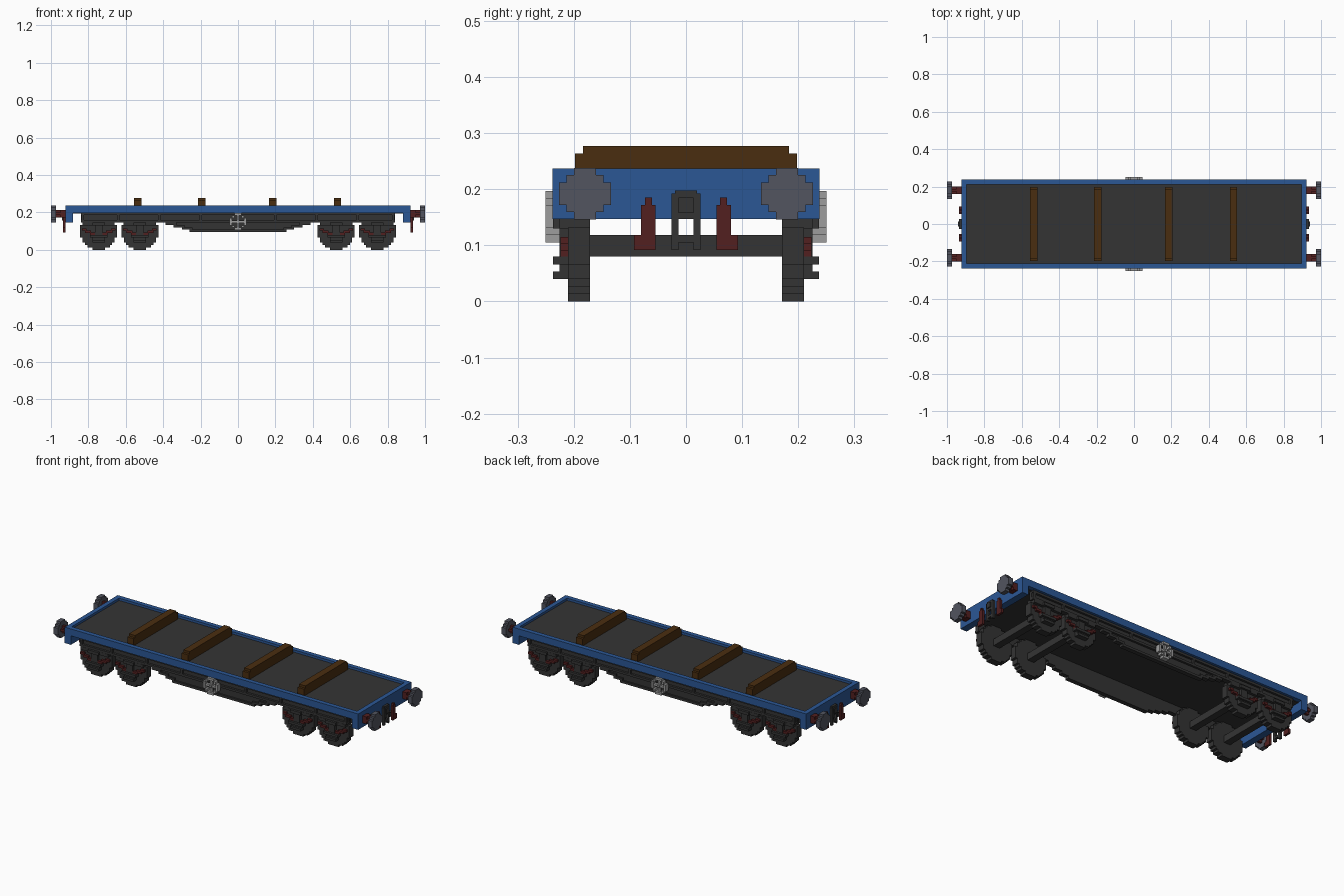
import bpy, bmesh, math

cube = bpy.data.objects.get("Cube")
if cube:
    bpy.data.objects.remove(cube, do_unlink=True)

U = 0.0132  # block size


def material(name, rgb):
    m = bpy.data.materials.new(name)
    m.use_nodes = True
    m.diffuse_color = (*rgb, 1)
    m.node_tree.nodes["Principled BSDF"].inputs["Base Color"].default_value = (*rgb, 1)
    return m


BLUE = material("frame blue", (0.024, 0.095, 0.30))
DARK = material("dark iron", (0.034, 0.034, 0.034))
BROWN = material("brown timber", (0.068, 0.027, 0.005))
STEEL = material("buffer steel", (0.085, 0.09, 0.115))
RED = material("dark red", (0.085, 0.014, 0.014))
LIGHT = material("light grey", (0.34, 0.34, 0.34))


def blocks(name, mat, boxes):
    """One object from boxes given as (x0, x1, y0, y1, z0, z1)."""
    bm = bmesh.new()
    for x0, x1, y0, y1, z0, z1 in boxes:
        vs = bmesh.ops.create_cube(bm, size=1)["verts"]
        for v in vs:
            v.co = ((x0 + x1) / 2 + v.co.x * (x1 - x0),
                    (y0 + y1) / 2 + v.co.y * (y1 - y0),
                    (z0 + z1) / 2 + v.co.z * (z1 - z0))
    me = bpy.data.meshes.new(name)
    bm.to_mesh(me)
    bm.free()
    me.materials.append(mat)
    ob = bpy.data.objects.new(name, me)
    bpy.context.collection.objects.link(ob)
    return ob


def flip_x(boxes, s):
    return boxes if s > 0 else [(-b, -a, *r) for a, b, *r in boxes]


def flip_y(boxes, s):
    return boxes if s > 0 else [(a, b, -d, -c, *r) for a, b, c, d, *r in boxes]


def disc_rows(n):
    """Stepped round outline: (half width, low, high) for each block row."""
    rows = []
    for i in range(n):
        d = i - (n - 1) / 2
        w = round(math.sqrt((n / 2) ** 2 - d * d) - 0.5 + (n % 2 == 0) * 0.5) + 0.5
        rows.append((min(w, n / 2) * U, (d - 0.5) * U, (d + 0.5) * U))
    return rows


# Deck and rim
blocks("deck_floor", DARK, [(-0.90, 0.90, -0.215, 0.215, 0.195, 0.224)])
blocks("rim_sides", BLUE, [b for s in (1, -1) for b in
       flip_y([(-0.922, 0.922, 0.212, 0.238, 0.198, 0.237)], s)])
for s, side in ((1, "left"), (-1, "right")):
    blocks("end_beam_" + side, BLUE, flip_x([
        (0.896, 0.922, -0.238, 0.238, 0.147, 0.237),
        (0.883, 0.896, -0.238, 0.238, 0.147, 0.198)], s))

# Timber cross bearers
for i, x in enumerate((-0.537, -0.195, 0.187, 0.532)):
    blocks(f"bearer_{i + 1}", BROWN, [
        (x - 0.02, x + 0.02, -0.198, 0.198, 0.224, 0.264),
        (x - 0.02, x + 0.02, -0.184, 0.184, 0.264, 0.277)])

# Side frames with stepped belly trusses
BELLY = (0.387, 0.345, 0.300, 0.258)
for s, side in ((1, "back"), (-1, "front")):
    sole = [(-0.84, 0.84, 0.197, 0.212, 0.147, 0.198),
            (-0.84, 0.84, 0.212, 0.224, 0.147, 0.160),
            (-0.84, 0.84, 0.212, 0.224, 0.185, 0.198)]
    sole += [(x - 0.0066, x + 0.0066, 0.212, 0.224, 0.16, 0.185)
             for x in (-0.83, -0.64, -0.42, -0.2, 0.2, 0.42, 0.64, 0.83)]
    blocks("sole_bar_" + side, DARK, flip_y(sole, s))
    belly = []
    for i, w in enumerate(BELLY):
        z1 = 0.147 - i * U
        belly.append((-w, w, 0.197, 0.212, z1 - U, z1))
        inner = BELLY[i + 1] - 0.015 if i < 3 else 0
        belly += [(inner, w, 0.212, 0.222, z1 - U, z1),
                  (-w, -inner, 0.212, 0.222, z1 - U, z1)]
    blocks("belly_truss_" + side, DARK, flip_y(belly, s))

    # Brake hand wheel: rim, cross spokes and hub
    ring = []
    inner = {row: w for row, w in zip(range(1, 6), (1.5, 2.5, 2.5, 2.5, 1.5))}
    for i, (w, a, b) in enumerate(disc_rows(7)):
        z0, z1 = 0.151 + a, 0.151 + b
        if i in inner:
            h = inner[i] * U
            ring += [(h, w, 0.225, 0.25, z0, z1), (-w, -h, 0.225, 0.25, z0, z1)]
        else:
            ring.append((-w, w, 0.225, 0.25, z0, z1))
    h = U / 2
    ring += [(-2.5 * U, 2.5 * U, 0.23, 0.243, 0.151 - h, 0.151 + h),
             (-h, h, 0.23, 0.243, 0.151 - 2.5 * U, 0.151 + 2.5 * U),
             (-h, h, 0.21, 0.25, 0.151 - h, 0.151 + h)]
    blocks("hand_wheel_" + side, LIGHT, flip_y(ring, s))

# Wheelsets with axle boxes and springs
for n, cx in enumerate((-0.745, -0.525, 0.525, 0.745), 1):
    zc = 7.5 * U
    blocks(f"axle_{n}", DARK, [(cx - 0.02, cx + 0.02, -0.175, 0.175, 0.08, 0.118)])
    for s, side in ((1, "back"), (-1, "front")):
        wheel = [(cx - w, cx + w, 0.171, 0.21, zc + a, zc + b)
                 for w, a, b in disc_rows(15) if zc + b < 0.2]
        blocks(f"wheel_{n}_{side}", DARK, flip_y(wheel, s))
        box = [(cx - 0.033, cx + 0.033, 0.21, 0.225, 0.04, 0.08),
               (cx - 0.033, cx + 0.033, 0.21, 0.237, 0.04, 0.053),
               (cx - 0.046, cx + 0.046, 0.21, 0.237, 0.066, 0.08),
               (cx - 0.02, cx + 0.02, 0.21, 0.225, 0.08, 0.132),
               (cx - 0.086, cx + 0.086, 0.21, 0.225, 0.13, 0.147),
               (cx - 0.033, cx + 0.033, 0.21, 0.237, 0.13, 0.147)]
        blocks(f"axle_box_{n}_{side}", DARK, flip_y(box, s))
        spring = []
        for t in (1, -1):
            for a, b, z in ((0.02, 0.046, 0.08), (0.04, 0.073, 0.09), (0.066, 0.09, 0.102)):
                xs = sorted((cx + t * a, cx + t * b))
                spring.append((*xs, 0.208, 0.224, z, z + U))
        blocks(f"spring_{n}_{side}", RED, flip_y(spring, s))

# Buffers, hoses and couplings at both ends
for s, side in ((1, "left"), (-1, "right")):
    for t, pos in ((1, "back"), (-1, "front")):
        yc, zc = 0.18, 0.192
        head = [(0.974, 1.0, yc - w, yc + w, zc + a, zc + b) for w, a, b in disc_rows(7)]
        blocks(f"buffer_head_{side}_{pos}", STEEL, flip_x(flip_y(head, t), s))
        blocks(f"buffer_shaft_{side}_{pos}", RED, flip_x(flip_y([
            (0.92, 0.974, yc - 0.02, yc + 0.02, zc - 0.007, zc + 0.007),
            (0.92, 0.974, yc - 0.007, yc + 0.007, zc - 0.02, zc + 0.02),
            (0.92, 0.948, yc - 0.02, yc + 0.02, zc - 0.02, zc + 0.02)], t), s))
        blocks(f"brake_hose_{side}_{pos}", RED, flip_x(flip_y([
            (0.922, 0.935, 0.054, 0.08, 0.092, 0.172),
            (0.922, 0.935, 0.061, 0.073, 0.172, 0.185),
            (0.922, 0.935, 0.08, 0.093, 0.092, 0.118)], t), s))
    link = [(0.922, 0.935, -0.026, 0.026, 0.147, 0.192),
            (0.922, 0.935, -0.02, 0.02, 0.192, 0.198),
            (0.935, 0.942, -0.013, 0.013, 0.158, 0.185),
            (0.922, 0.935, -0.013, 0.013, 0.105, 0.118),
            (0.922, 0.935, 0.013, 0.026, 0.092, 0.147),
            (0.922, 0.935, -0.026, -0.013, 0.092, 0.147)]
    blocks("coupling_" + side, DARK, flip_x(link, s))
